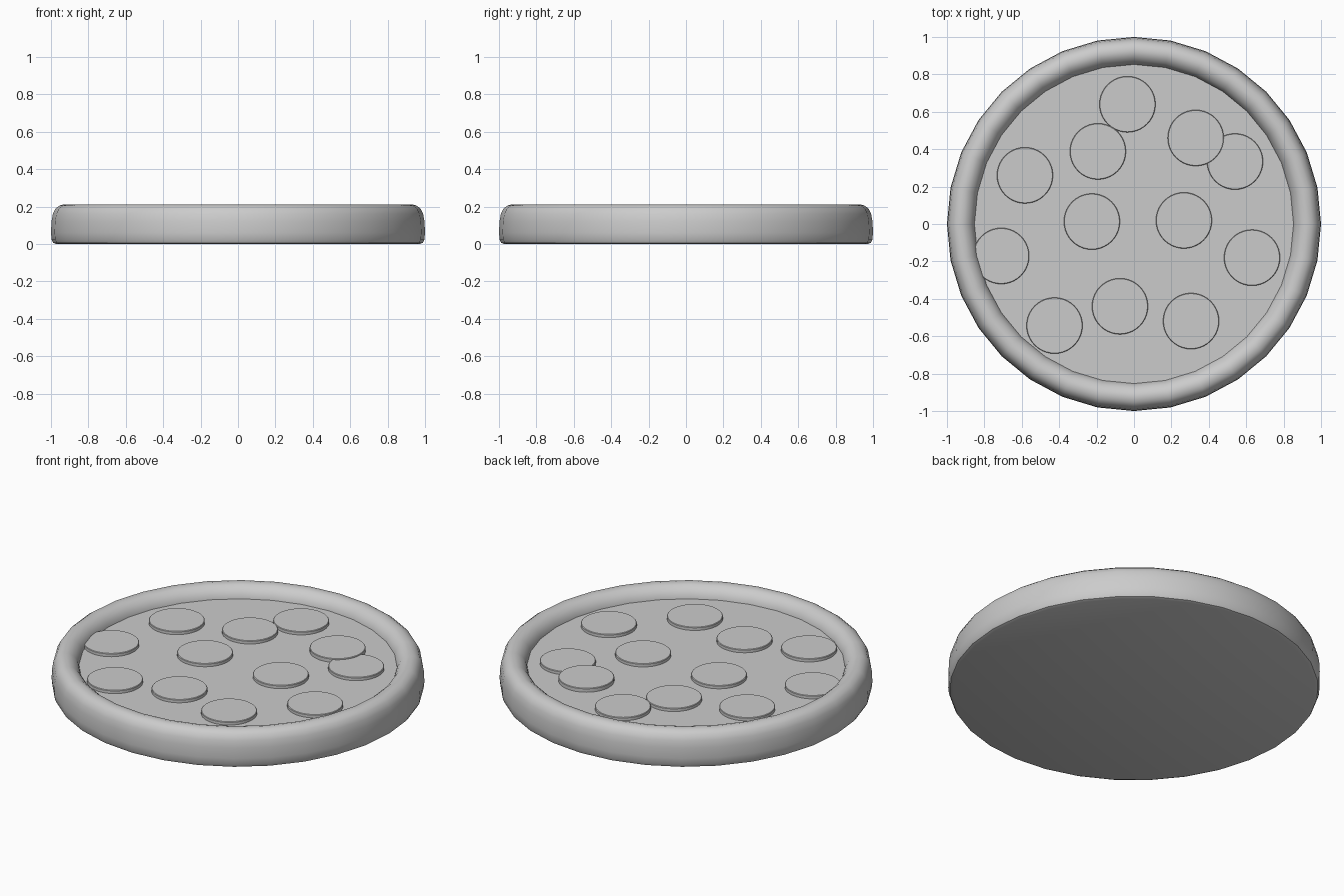
import bpy
import bmesh
import math

cube = bpy.data.objects.get("Cube")
if cube:
    bpy.data.objects.remove(cube, do_unlink=True)

grey = bpy.data.materials.new("plain grey")
grey.use_nodes = True
colour = (0.6, 0.6, 0.6, 1)
grey.diffuse_color = colour
grey.node_tree.nodes["Principled BSDF"].inputs["Base Color"].default_value = colour


def lathe(name, profile, sides):
    """Turn a (radius, height) profile around the z axis; zero radius closes an end."""
    bm = bmesh.new()
    rings = []
    for r, z in profile:
        if r == 0:
            rings.append([bm.verts.new((0, 0, z))] * sides)
        else:
            turn = [2 * math.pi * i / sides for i in range(sides)]
            rings.append([bm.verts.new((r * math.cos(a), r * math.sin(a), z)) for a in turn])
    for low, high in zip(rings, rings[1:]):
        for i in range(sides):
            j = (i + 1) % sides
            corners = dict.fromkeys((low[i], low[j], high[j], high[i]))
            bm.faces.new(list(corners))
    bmesh.ops.recalc_face_normals(bm, faces=bm.faces)
    for face in bm.faces:
        face.smooth = True
    mesh = bpy.data.meshes.new(name)
    bm.to_mesh(mesh)
    bm.free()
    mesh.set_sharp_from_angle(angle=math.radians(40))
    mesh.materials.append(grey)
    return mesh


def place(name, mesh, location=(0, 0, 0)):
    obj = bpy.data.objects.new(name, mesh)
    obj.location = location
    bpy.context.collection.objects.link(obj)
    return obj


# Raised, rounded crust with a flat underside
SAUCE_Z = 0.142
crust_profile = [
    (0, 0), (0.972, 0), (0.988, 0.006), (0.996, 0.022), (1, 0.06), (0.997, 0.12),
    (0.99, 0.16), (0.975, 0.19), (0.953, 0.206), (0.925, 0.212), (0.898, 0.205),
    (0.875, 0.187), (0.86, 0.165), (0.853, SAUCE_Z), (0.85, 0.12),
]
place("crust", lathe("crust", crust_profile, 32))

# Flat filling inside the crust
place("sauce", lathe("sauce", [(0.855, SAUCE_Z), (0, SAUCE_Z)], 32))

# Round slices scattered on top; the third number lifts an overlapping slice
slice_mesh = lathe("topping_slice", [
    (0, -0.004), (0.15, -0.004), (0.15, 0.016), (0.147, 0.019), (0, 0.019)], 40)
spots = [
    (-0.035, 0.64, 0), (-0.193, 0.388, 0), (0.33, 0.46, 0.006), (0.54, 0.334, 0),
    (-0.583, 0.26, 0), (-0.225, 0.013, 0), (0.267, 0.019, 0), (-0.71, -0.171, 0),
    (0.631, -0.18, 0), (-0.425, -0.543, 0), (-0.075, -0.44, 0), (0.305, -0.519, 0),
]
for n, (x, y, lift) in enumerate(spots, 1):
    place(f"topping_slice_{n}", slice_mesh, (x, y, SAUCE_Z + lift))
